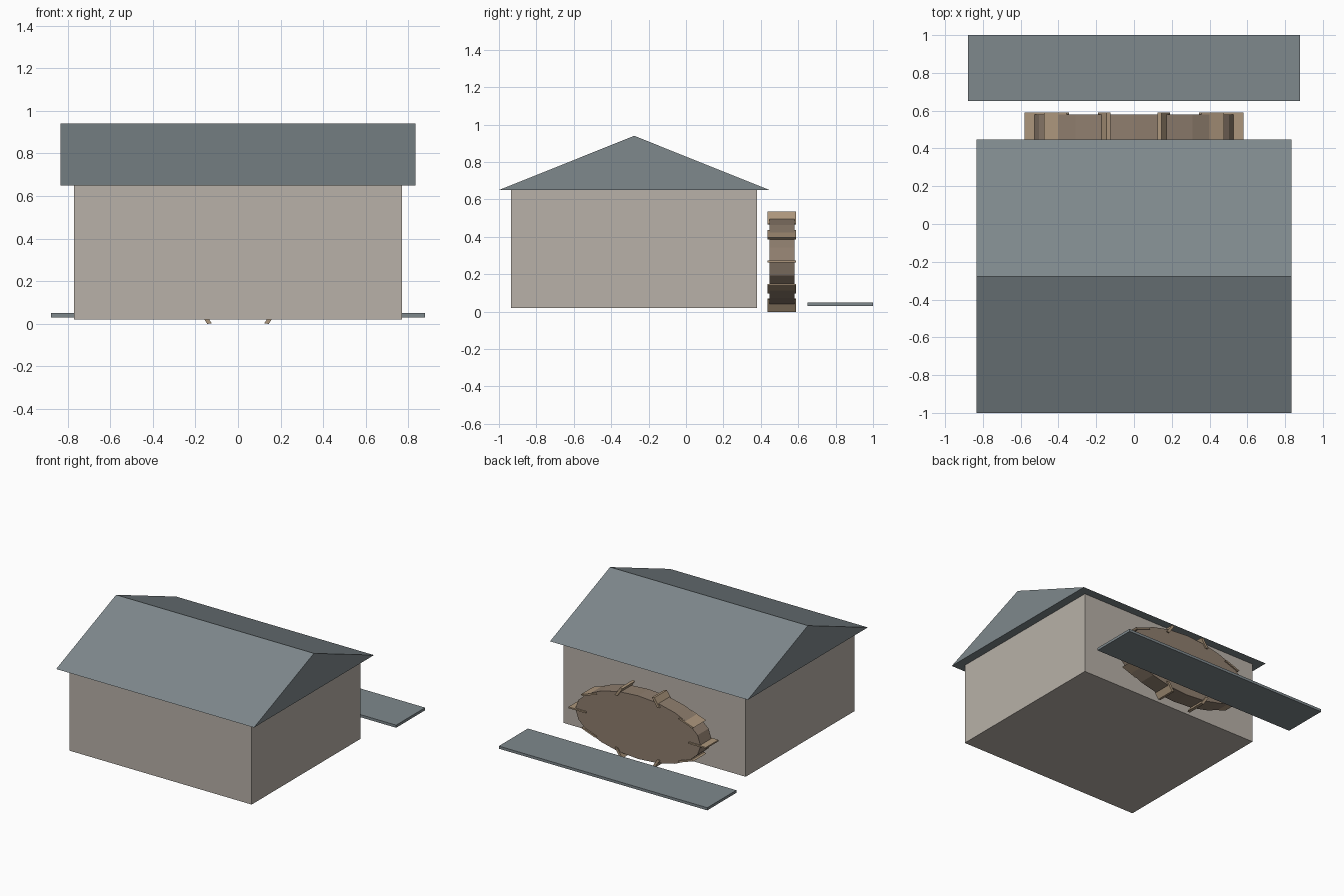
import bpy
import bmesh
from math import cos, sin, tau
from mathutils import Matrix, Vector

cube = bpy.data.objects.get("Cube")
if cube:
    bpy.data.objects.remove(cube, do_unlink=True)


def material(name, rgb):
    linear = [((c / 255 + 0.055) / 1.055) ** 2.4 for c in rgb] + [1]
    mat = bpy.data.materials.new(name)
    mat.use_nodes = True
    mat.diffuse_color = linear
    mat.node_tree.nodes["Principled BSDF"].inputs["Base Color"].default_value = linear
    return mat


plaster = material("pale plaster", (184, 177, 168))
slate = material("grey slate", (126, 136, 140))
wood = material("brown wood", (143, 126, 110))
light_wood = material("light wood", (172, 150, 124))


def finish(name, bm, mat):
    bmesh.ops.recalc_face_normals(bm, faces=bm.faces)
    mesh = bpy.data.meshes.new(name)
    bm.to_mesh(mesh)
    bm.free()
    mesh.materials.append(mat)
    obj = bpy.data.objects.new(name, mesh)
    bpy.context.collection.objects.link(obj)
    return obj


def box(name, low, high, mat):
    low, high = Vector(low), Vector(high)
    bm = bmesh.new()
    bmesh.ops.create_cube(bm, size=1)
    bmesh.ops.scale(bm, vec=high - low, verts=bm.verts)
    bmesh.ops.translate(bm, vec=(low + high) / 2, verts=bm.verts)
    return finish(name, bm, mat)


def prism(name, profile, start, offset, mat):
    """Extrude a closed profile of 3D points along an offset."""
    bm = bmesh.new()
    face = bm.faces.new([bm.verts.new(Vector(p) + Vector(start)) for p in profile])
    new = bmesh.ops.extrude_face_region(bm, geom=[face], use_keep_orig=True)["geom"]
    verts = [g for g in new if isinstance(g, bmesh.types.BMVert)]
    bmesh.ops.translate(bm, vec=offset, verts=verts)
    return finish(name, bm, mat)


# House body and gabled roof
box("walls", (-0.77, -0.935, 0.02), (0.77, 0.38, 0.65), plaster)
gable = [(0, -1, 0.65), (0, 0.447, 0.65), (0, -0.277, 0.94)]
prism("roof", gable, (-0.835, 0, 0), (1.67, 0, 0), slate)

# Low slab behind the wheel
box("back_slab", (-0.88, 0.65, 0.03), (0.88, 1, 0.05), slate)

# Flattened wheel drum
HUB_Z = 0.2675
SIDES = 20
rim = [(0.529 * cos(tau * i / SIDES), 0, 0.241 * sin(tau * i / SIDES)) for i in range(SIDES)]
prism("wheel_drum", rim, (0, 0.447, HUB_Z), (0, 0.132, 0), wood)

# Ten paddles, squashed with the wheel and tilted against its turn
PADDLES = 10
squash = Matrix.Diagonal((1, 1, 0.484, 1))
for i in range(PADDLES):
    angle = tau * i / PADDLES
    bm = bmesh.new()
    bmesh.ops.create_cube(bm, size=1)
    place = (Matrix.Translation((0, 0.513, HUB_Z)) @ squash
             @ Matrix.Translation((0.507 * cos(angle), 0, 0.507 * sin(angle)))
             @ Matrix.Rotation(angle, 4, "Y")
             @ Matrix.Diagonal((0.146, 0.152, 0.022, 1)))
    bmesh.ops.transform(bm, matrix=place, verts=bm.verts)
    finish(f"paddle_{i + 1}", bm, light_wood)
